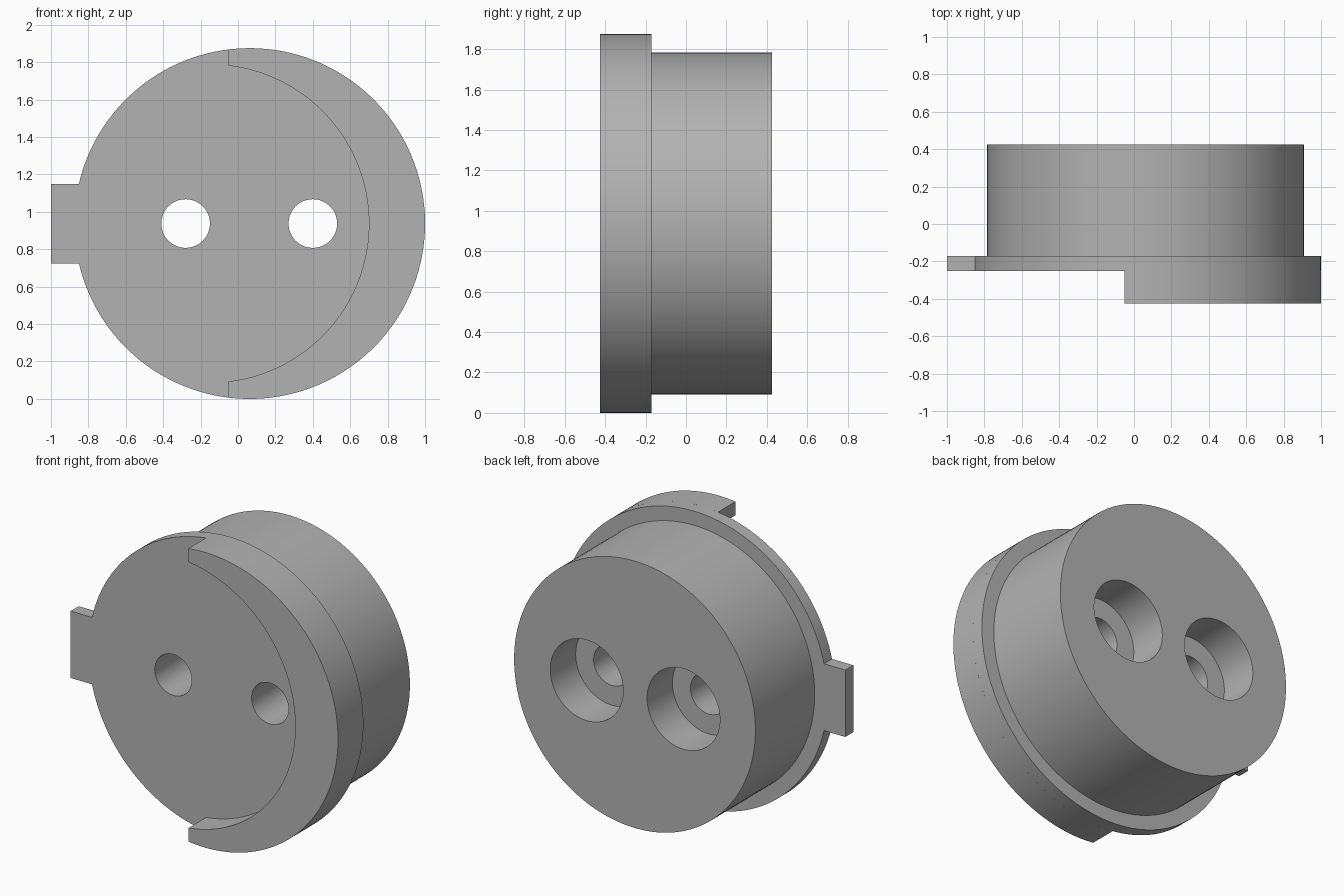
import bpy, bmesh, math

if "Cube" in bpy.data.objects:
    bpy.data.objects.remove(bpy.data.objects["Cube"], do_unlink=True)

R = 0.9375                  # flange radius, also the height of the axis
CX, CZ = 1 - R, R           # axis of the round parts
BACK, STEP, PLATE, FRONT = 0.425, -0.17, -0.25, -0.425

grey = bpy.data.materials.new("plain grey")
grey.use_nodes = True
colour = (0.45, 0.45, 0.45, 1)
grey.diffuse_color = colour
grey.node_tree.nodes["Principled BSDF"].inputs["Base Color"].default_value = colour


def arc(cx, r, start, end, n=128):
    """Points on an arc around (cx, CZ) in the xz plane."""
    return [(cx + r * math.cos(start + (end - start) * i / n),
             CZ + r * math.sin(start + (end - start) * i / n)) for i in range(n + 1)]


def circle(cx, r, n=128):
    return arc(cx, r, 0, math.tau, n)[:-1]


def extrude(name, outline, y0, y1):
    """Solid made by pushing an xz outline from y0 to y1."""
    bm = bmesh.new()
    face = bm.faces.new([bm.verts.new((x, y0, z)) for x, z in outline])
    side = bmesh.ops.extrude_face_region(bm, geom=[face])["geom"]
    bmesh.ops.translate(bm, vec=(0, y1 - y0, 0),
                        verts=[g for g in side if isinstance(g, bmesh.types.BMVert)])
    bmesh.ops.recalc_face_normals(bm, faces=bm.faces)
    mesh = bpy.data.meshes.new(name)
    bm.to_mesh(mesh)
    bm.free()
    mesh.materials.append(grey)
    obj = bpy.data.objects.new(name, mesh)
    bpy.context.collection.objects.link(obj)
    return obj


def select(obj):
    bpy.ops.object.select_all(action='DESELECT')
    obj.select_set(True)
    bpy.context.view_layer.objects.active = obj


def cut(obj, cutter):
    mod = obj.modifiers.new("hole", 'BOOLEAN')
    mod.operation, mod.solver, mod.object = 'DIFFERENCE', 'EXACT', cutter
    select(obj)
    bpy.ops.object.modifier_apply(modifier=mod.name)


# Round body behind the flange
body = extrude("body", circle(CX, 0.8475), STEP, BACK)

# Thin flange with a square locating tab on its right side
tab = 0.2125
a = math.pi - math.asin(tab / R)
flange = extrude("flange_with_tab",
                 arc(CX, R, -a, a) + [(-1, CZ + tab), (-1, CZ - tab)], PLATE, STEP)

# Crescent rim: flange edge outside, shifted circle inside, cut square at the tips
tip_x, inner_x, inner_r = -0.05, -0.15, 0.85
b = math.acos((tip_x - CX) / R)
c = math.acos((tip_x - inner_x) / inner_r)
rim = extrude("crescent_rim",
              arc(CX, R, -b, b) + arc(inner_x, inner_r, c, -c), FRONT, PLATE)

# Two through holes, counterbored from the back
for x in (-0.28, 0.40):
    bore = extrude("bore_cutter", circle(x, 0.13, 64), FRONT - 0.1, BACK + 0.1)
    counterbore = extrude("counterbore_cutter", circle(x, 0.256, 96), 0.17, BACK + 0.1)
    for part, cutter in ((body, bore), (flange, bore), (body, counterbore)):
        cut(part, cutter)
    for cutter in (bore, counterbore):
        bpy.data.objects.remove(cutter, do_unlink=True)

for part in (body, flange, rim):
    select(part)
    bpy.ops.object.shade_smooth_by_angle(angle=math.radians(30))
